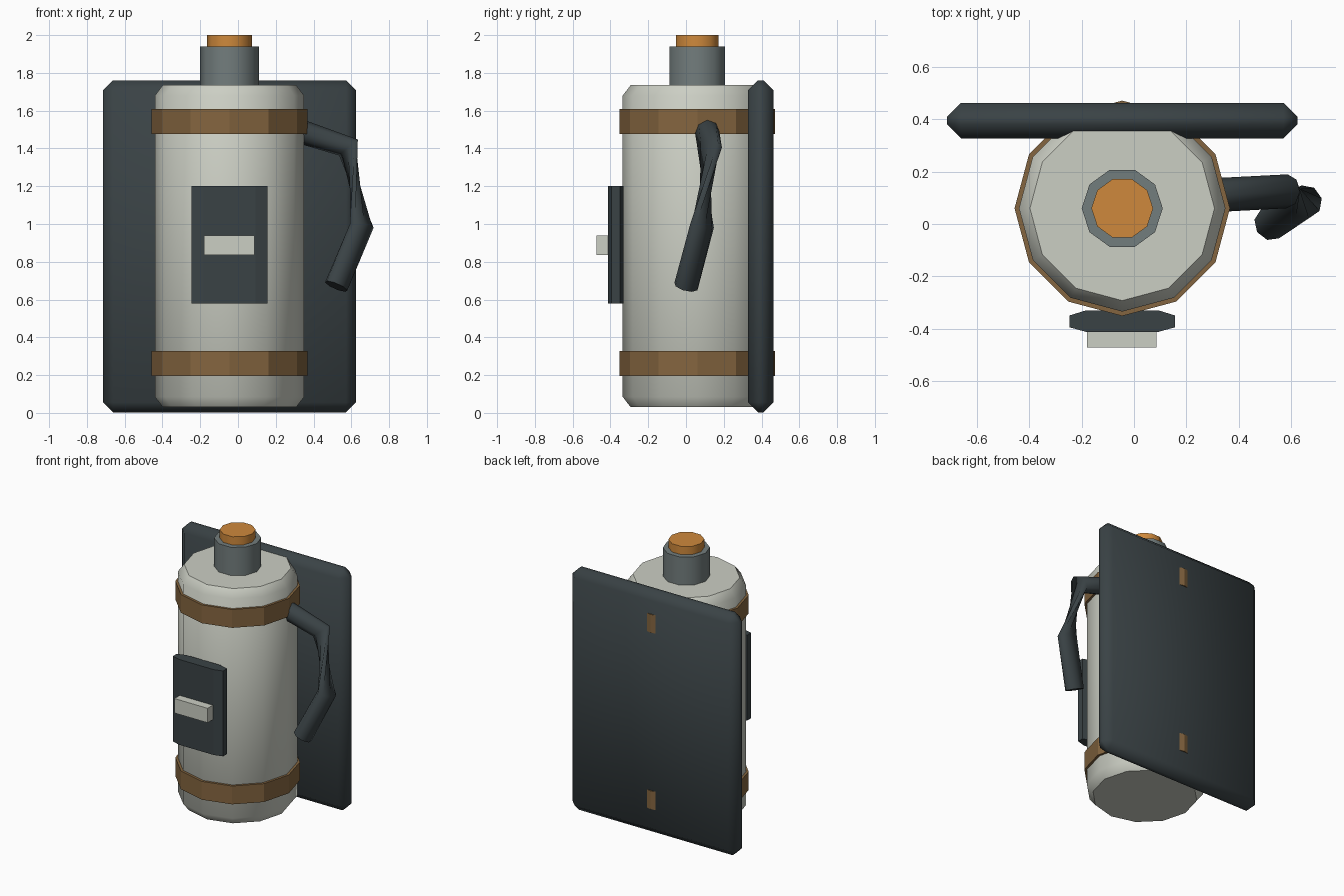
import bpy, bmesh
from math import sin, cos, tau, radians

if "Cube" in bpy.data.objects:
    bpy.data.objects.remove(bpy.data.objects["Cube"])

CX, CY = -0.045, 0.06  # tank axis


def material(name, rgb):
    m = bpy.data.materials.new(name)
    m.diffuse_color = (*rgb, 1)
    m.use_nodes = True
    m.node_tree.nodes["Principled BSDF"].inputs["Base Color"].default_value = m.diffuse_color
    return m


PALE = material("pale", (0.60, 0.62, 0.55))
DARK = material("dark", (0.042, 0.055, 0.06))
STEEL = material("steel", (0.17, 0.205, 0.205))
STRAP = material("strap", (0.23, 0.13, 0.05))
ORANGE = material("orange", (0.62, 0.25, 0.045))


def finish(name, bm, mat, smooth=None):
    bmesh.ops.recalc_face_normals(bm, faces=bm.faces)
    me = bpy.data.meshes.new(name)
    bm.to_mesh(me)
    bm.free()
    ob = bpy.data.objects.new(name, me)
    bpy.context.collection.objects.link(ob)
    me.materials.append(mat)
    if smooth:
        bpy.ops.object.select_all(action='DESELECT')
        ob.select_set(True)
        bpy.context.view_layer.objects.active = ob
        bpy.ops.object.shade_smooth_by_angle(angle=radians(smooth))
    return ob


def lathe(name, profile, sides, mat, smooth=None):
    """Capped solid around the tank axis from (radius, z) pairs."""
    bm = bmesh.new()
    rings = [[bm.verts.new((CX + r * cos(tau * i / sides), CY + r * sin(tau * i / sides), z))
              for i in range(sides)] for r, z in profile]
    for a, b in zip(rings, rings[1:]):
        for i in range(sides):
            j = (i + 1) % sides
            bm.faces.new((a[i], a[j], b[j], b[i]))
    bm.faces.new(rings[0])
    bm.faces.new(rings[-1])
    return finish(name, bm, mat, smooth)


def box(name, lo, hi, mat, bevel=0, smooth=None):
    bm = bmesh.new()
    bmesh.ops.create_cube(bm, size=1)
    for v in bm.verts:
        v.co = [(l + h) / 2 + c * (h - l) for l, h, c in zip(lo, hi, v.co)]
    if bevel:
        bmesh.ops.bevel(bm, geom=bm.edges[:], offset=bevel, segments=1,
                        affect='EDGES', profile=0.5)
    return finish(name, bm, mat, smooth)


# Tank, straps, neck and cap
lathe("tank", [(0.353, 0.03), (0.395, 0.085), (0.395, 1.68), (0.353, 1.735)], 12, PALE, 45)
for label, z in (("lower", 0.195), ("upper", 1.477)):
    lathe(label + "_strap", [(0.412, z), (0.412, z + 0.133)], 12, STRAP)
lathe("neck", [(0.155, 1.70), (0.155, 1.94)], 10, STEEL, 40)
lathe("cap", [(0.118, 1.90), (0.118, 2.0)], 10, ORANGE, 40)

# Back plate
box("back_plate", (-0.715, 0.328, 0.003), (0.625, 0.463, 1.76), DARK, 0.053, 50)

# Front panel: chamfered outline extruded upward
outline = [(0.137, -0.33), (0.202, -0.35), (0.202, -0.395), (0.137, -0.413)]
outline += [(-x, y) for x, y in reversed(outline)]
bm = bmesh.new()
base = bm.faces.new([bm.verts.new((CX + x, y, 0.58)) for x, y in outline])
top = bmesh.ops.extrude_face_region(bm, geom=[base])["geom"]
bm.faces.new([bm.verts.new(v.co) for v in base.verts]) if not base.is_valid else None
bmesh.ops.translate(bm, verts=[g for g in top if isinstance(g, bmesh.types.BMVert)], vec=(0, 0, 0.62))
finish("front_panel", bm, DARK)
box("panel_label_bar", (-0.18, -0.473, 0.835), (0.087, -0.40, 0.94), PALE)

# Hose: polyline tube with a twisted lower end
cu = bpy.data.curves.new("hose", 'CURVE')
cu.dimensions = '3D'
cu.twist_mode = 'Z_UP'
cu.bevel_depth = 0.065
cu.bevel_resolution = 2
cu.use_fill_caps = True
path = [(0.30, 0.11, 1.50), (0.585, 0.125, 1.405), (0.655, 0.085, 0.99), (0.52, 0.0, 0.67)]
sp = cu.splines.new('POLY')
sp.points.add(len(path) - 1)
for p, co in zip(sp.points, path):
    p.co = (*co, 1)
hose = bpy.data.objects.new("hose", cu)
bpy.context.collection.objects.link(hose)
cu.materials.append(DARK)
